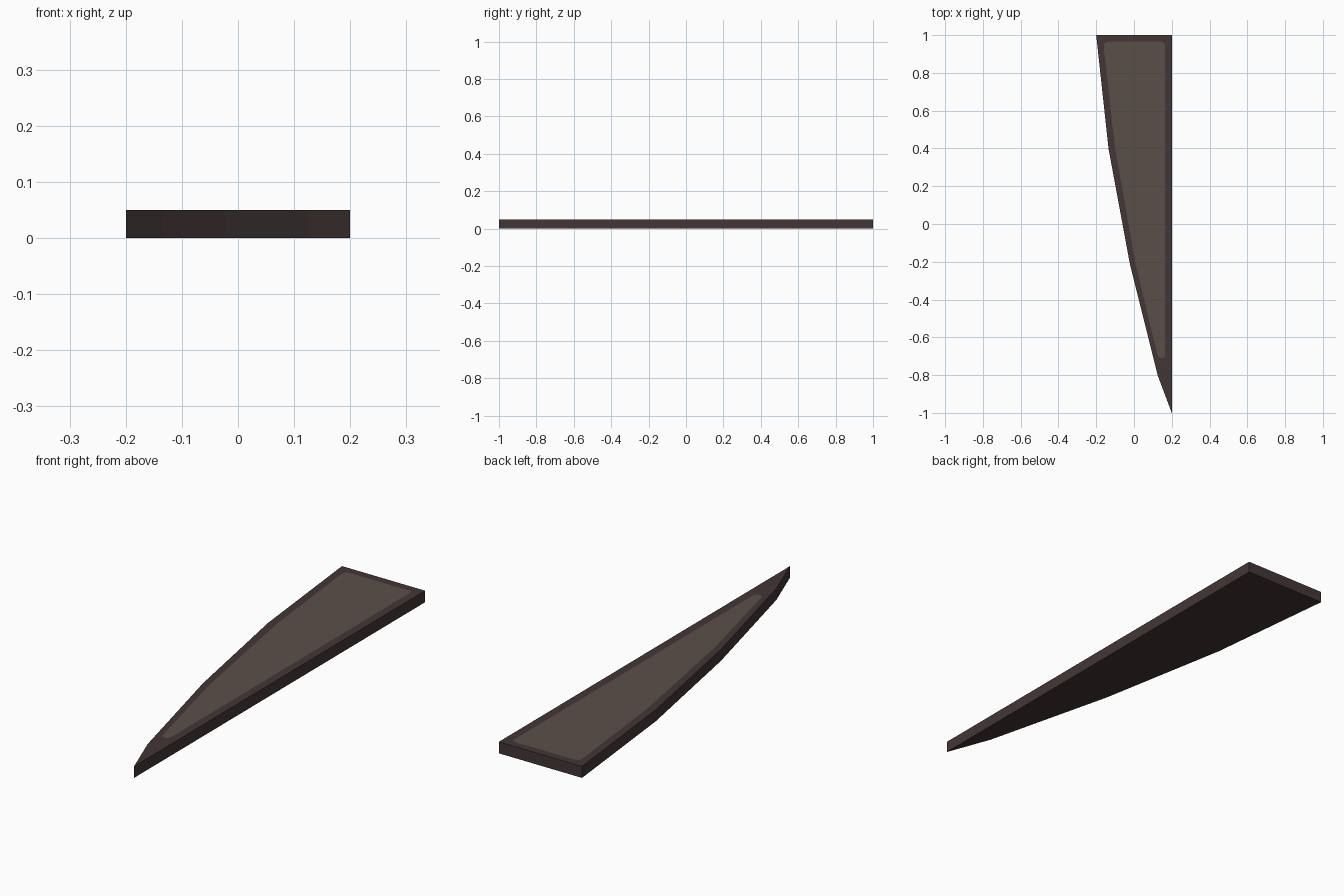
import bpy, bmesh
from mathutils import Vector

if "Cube" in bpy.data.objects:
    bpy.data.objects.remove(bpy.data.objects["Cube"])

H = 0.05
OUTLINE = [(0.2, 1), (-0.2, 1), (-0.135, 0.4), (-0.022, -0.21), (0.125, -0.8), (0.2, -1)]
# Light panel corners with rounding radius
PANEL = [(0.163, 0.965, 0.02), (-0.163, 0.965, 0.03), (-0.1, 0.4, 0), (0.008, -0.21, 0),
         (0.128, -0.71, 0.02), (0.163, -0.71, 0.02)]


def material(name, color):
    m = bpy.data.materials.new(name)
    m.diffuse_color = (*color, 1)
    m.use_nodes = True
    m.node_tree.nodes["Principled BSDF"].inputs["Base Color"].default_value = m.diffuse_color
    return m


def rounded(points, steps=4):
    out = []
    for i, (x, y, r) in enumerate(points):
        p = Vector((x, y))
        if r == 0:
            out.append(p)
            continue
        a, b = Vector(points[i - 1][:2]), Vector(points[(i + 1) % len(points)][:2])
        s = p + (a - p).normalized() * min(r, (a - p).length * 0.45)
        e = p + (b - p).normalized() * min(r, (b - p).length * 0.45)
        for k in range(steps + 1):
            t = k / steps
            out.append(s * (1 - t) ** 2 + p * 2 * t * (1 - t) + e * t * t)
    return out


def loop(bm, pts, z):
    return [bm.verts.new((p[0], p[1], z)) for p in pts]


def ring(bm, vs):
    return [bm.edges.get((vs[i - 1], vs[i])) or bm.edges.new((vs[i - 1], vs[i]))
            for i in range(len(vs))]


bm = bmesh.new()
# Slab bottom and sides
low, top = loop(bm, OUTLINE, 0), loop(bm, OUTLINE, H)
bm.faces.new(low[::-1])
for i in range(len(low)):
    bm.faces.new((low[i - 1], low[i], top[i], top[i - 1]))

# Light panel cut flush into the top, with the dark rim filled round it
inner = loop(bm, rounded(PANEL), H)
bmesh.ops.triangle_fill(bm, use_beauty=True, edges=ring(bm, top) + ring(bm, inner), normal=(0, 0, 1))
panel = bm.faces.get(inner) or bm.faces.new(inner)
panel.material_index = 1
bmesh.ops.recalc_face_normals(bm, faces=bm.faces[:])

mesh = bpy.data.meshes.new("tapered_slab")
bm.to_mesh(mesh)
bm.free()
mesh.materials.append(material("dark brown", (0.056, 0.037, 0.037)))
mesh.materials.append(material("light brown", (0.104, 0.077, 0.066)))
bpy.context.collection.objects.link(bpy.data.objects.new("tapered_slab", mesh))
